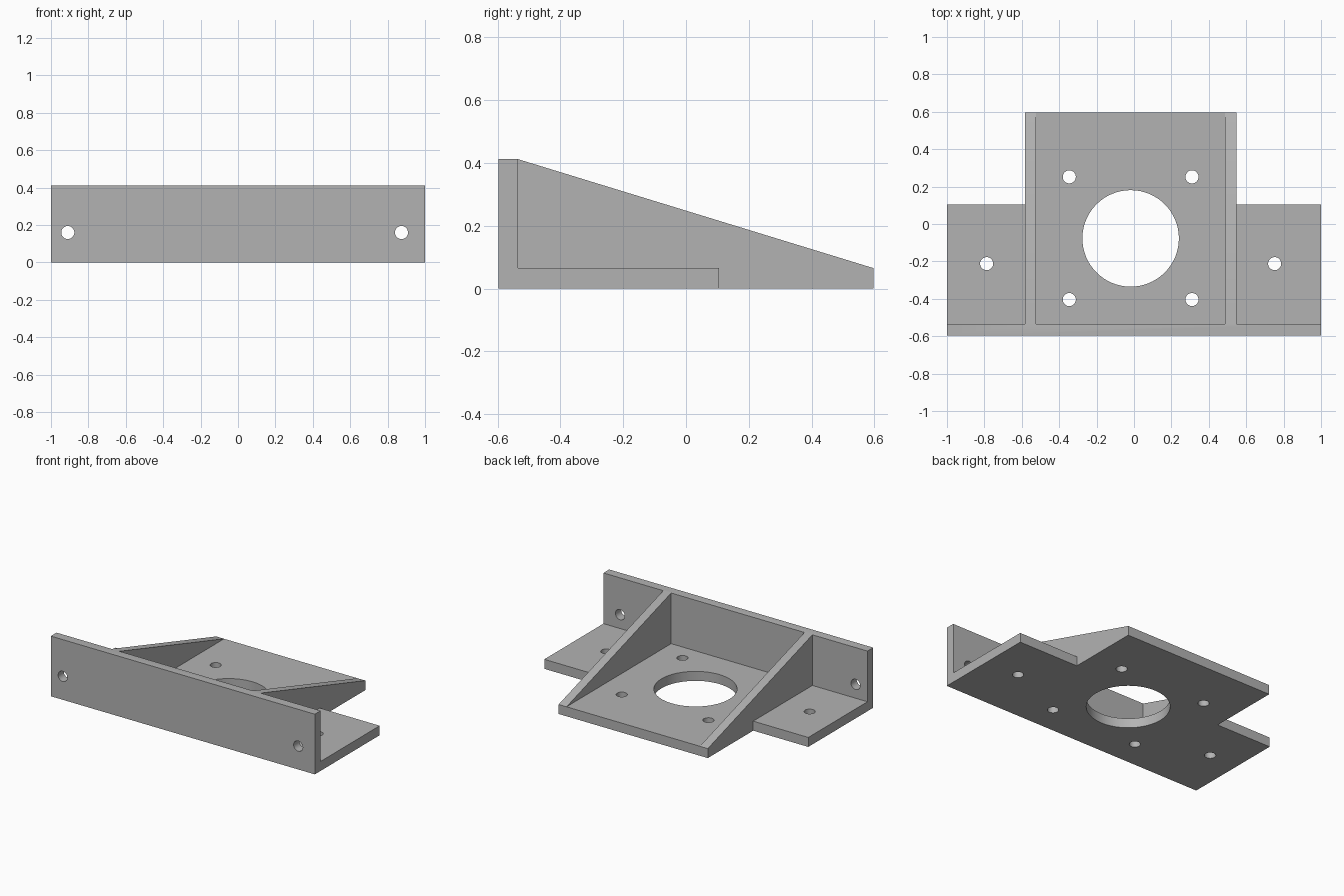
import bpy
import bmesh
from mathutils import Matrix, Vector

if "Cube" in bpy.data.objects:
    bpy.data.objects.remove(bpy.data.objects["Cube"], do_unlink=True)

grey = bpy.data.materials.new("plain grey")
grey.use_nodes = True
grey.diffuse_color = (0.45, 0.45, 0.45, 1)
grey.node_tree.nodes["Principled BSDF"].inputs["Base Color"].default_value = (0.45, 0.45, 0.45, 1)

FRONT, BACK = -0.597, 0.597
WALL_BACK = -0.535
WING_BACK = 0.105
FLOOR, TOP = 0.065, 0.412
LEFT, RIGHT = 0.547, -0.583
RIB = 0.06


def finish(name, bm):
    bmesh.ops.recalc_face_normals(bm, faces=bm.faces)
    mesh = bpy.data.meshes.new(name)
    bm.to_mesh(mesh)
    bm.free()
    mesh.materials.append(grey)
    obj = bpy.data.objects.new(name, mesh)
    bpy.context.collection.objects.link(obj)
    return obj


def prism(name, outline, direction):
    """Extrude a flat outline of 3D points along a direction."""
    bm = bmesh.new()
    face = bm.faces.new([bm.verts.new(p) for p in outline])
    moved = bmesh.ops.extrude_face_region(bm, geom=[face])["geom"]
    verts = [v for v in moved if isinstance(v, bmesh.types.BMVert)]
    bmesh.ops.translate(bm, verts=verts, vec=Vector(direction))
    return finish(name, bm)


def drill(name, centre, radius, axis, sides):
    bm = bmesh.new()
    turn = Matrix.Rotation(1.5707963, 4, "X") if axis == "Y" else Matrix()
    bmesh.ops.create_cone(bm, cap_ends=True, segments=sides, radius1=radius, radius2=radius,
                          depth=0.2, matrix=Matrix.Translation(centre) @ turn)
    return finish(name, bm)


def combine(target, other, operation):
    mod = target.modifiers.new(operation, "BOOLEAN")
    mod.operation = operation
    mod.solver = "EXACT"
    mod.object = other
    bpy.context.view_layer.objects.active = target
    bpy.ops.object.modifier_apply(modifier=mod.name)
    bpy.data.objects.remove(other, do_unlink=True)


# T-shaped base plate
bracket = prism("mounting_bracket", [
    (-1, FRONT, 0), (1, FRONT, 0), (1, WING_BACK, 0), (LEFT, WING_BACK, 0),
    (LEFT, BACK, 0), (RIGHT, BACK, 0), (RIGHT, WING_BACK, 0), (-1, WING_BACK, 0),
], (0, 0, FLOOR))

# Upright front wall
wall = prism("front_wall", [
    (-1, FRONT, 0), (-1, WALL_BACK, 0), (-1, WALL_BACK, TOP), (-1, FRONT, TOP),
], (2, 0, 0))
combine(bracket, wall, "UNION")

# Sloping side ribs
for name, x in (("right_rib", RIGHT), ("left_rib", LEFT - RIB)):
    rib = prism(name, [
        (x, WALL_BACK, 0), (x, BACK, 0), (x, BACK, FLOOR), (x, WALL_BACK, TOP),
    ], (RIB, 0, 0))
    combine(bracket, rib, "UNION")

# Large opening, floor screw holes, wing holes and wall holes
MID = -0.018
holes = [((MID, -0.077, 0.03), 0.258, "Z", 64)]
for side in (-1, 1):
    for y in (-0.404, 0.252):
        holes.append(((MID + side * 0.328, y, 0.03), 0.035, "Z", 32))
    holes.append(((MID + side * 0.77, -0.212, 0.03), 0.035, "Z", 32))
    holes.append(((MID + side * 0.892, -0.565, 0.16), 0.035, "Y", 32))
for centre, radius, axis, sides in holes:
    combine(bracket, drill("hole_cutter", centre, radius, axis, sides), "DIFFERENCE")

# Smooth hole walls, crisp edges elsewhere
bpy.ops.object.select_all(action="DESELECT")
bracket.select_set(True)
bpy.context.view_layer.objects.active = bracket
bpy.ops.object.shade_smooth_by_angle(angle=0.5)
